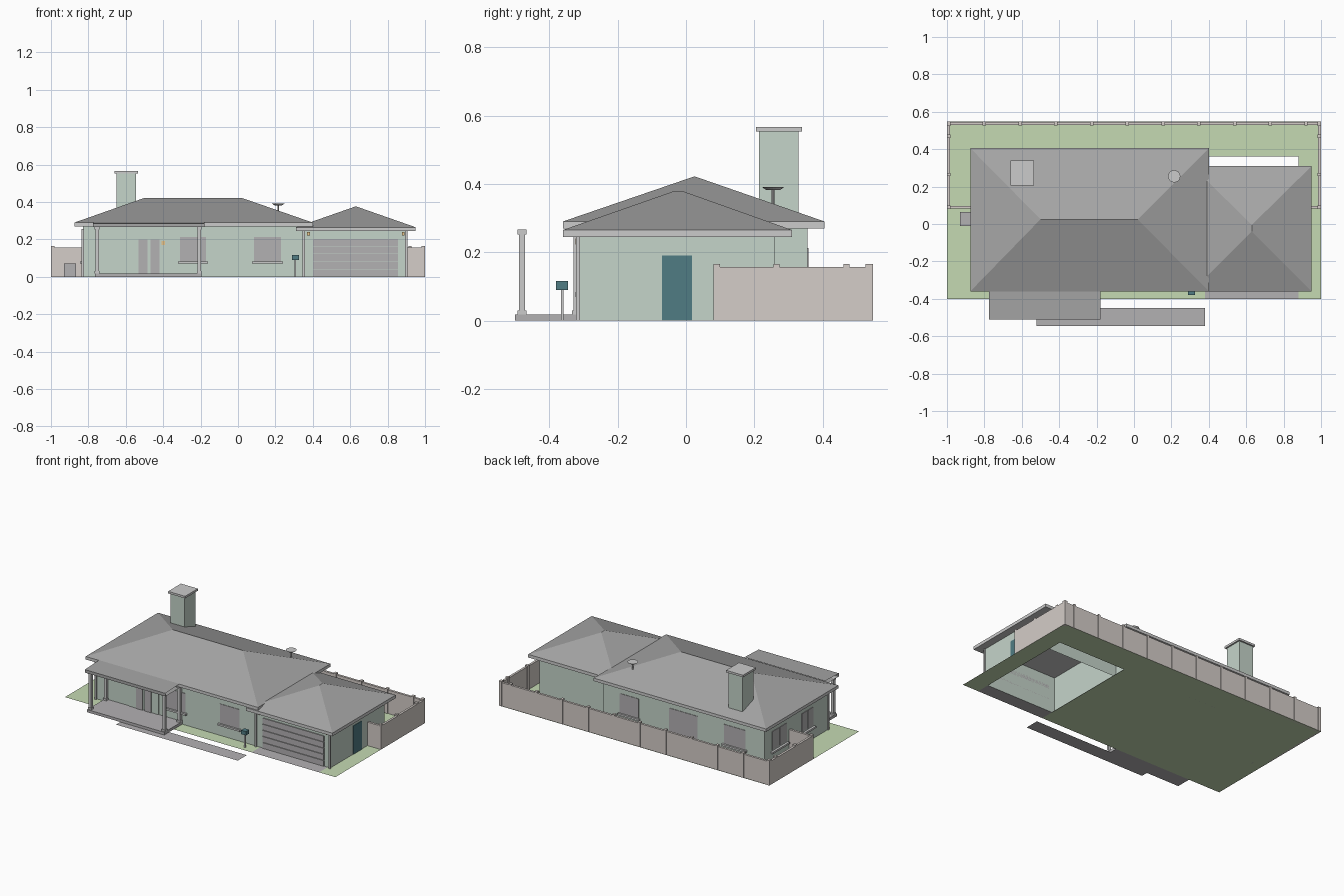
import bpy

if "Cube" in bpy.data.objects:
    bpy.data.objects.remove(bpy.data.objects["Cube"])

def mat(name, c):
    m = bpy.data.materials.new(name)
    m.diffuse_color = (*c, 1)
    m.use_nodes = True
    m.node_tree.nodes["Principled BSDF"].inputs["Base Color"].default_value = m.diffuse_color
    return m

WALL = mat("sage_wall", (0.56, 0.66, 0.59))
FENCE = mat("fence_stone", (0.66, 0.61, 0.58))
GRASS = mat("grass", (0.56, 0.70, 0.45))
TEAL = mat("teal_paint", (0.08, 0.20, 0.23))
LAMP = mat("lamp_glow", (0.80, 0.55, 0.25))
ROOF = mat("roof_grey", (0.38, 0.38, 0.38))
GLASS = mat("window_grey", (0.45, 0.44, 0.45))
TRIM = mat("trim", (0.68, 0.68, 0.67))

def mesh(name, verts, faces, m=None):
    me = bpy.data.meshes.new(name)
    me.from_pydata(verts, [], faces)
    me.update()
    ob = bpy.data.objects.new(name, me)
    bpy.context.collection.objects.link(ob)
    if m:
        me.materials.append(m)
    return ob

def box(name, x0, x1, y0, y1, z0, z1, m=None, skip=()):
    """Box by extents; skip drops faces (0 bottom, 1 top, 2 front, 3 right, 4 back, 5 left)."""
    v = [(x, y, z) for z in (z0, z1) for x, y in ((x0, y0), (x1, y0), (x1, y1), (x0, y1))]
    f = [(3, 2, 1, 0), (4, 5, 6, 7), (0, 1, 5, 4), (1, 2, 6, 5), (2, 3, 7, 6), (3, 0, 4, 7)]
    return mesh(name, v, [q for i, q in enumerate(f) if i not in skip], m)

def plane(name, x0, x1, y0, y1, z, m=None):
    return mesh(name, [(x0, y0, z), (x1, y0, z), (x1, y1, z), (x0, y1, z)], [(0, 1, 2, 3)], m)

def hip_roof(name, x0, x1, y0, y1, z0, z1, a, b, along_x):
    """Fascia band with soffit, plus a hip roof whose ridge runs a-b."""
    box(name + "_fascia", x0, x1, y0, y1, z0, z1, TRIM, skip=(1,))
    v = [(x0, y0, z1), (x1, y0, z1), (x1, y1, z1), (x0, y1, z1), a, b]
    if along_x:
        f = [(0, 1, 5, 4), (1, 2, 5), (2, 3, 4, 5), (3, 0, 4)]
    else:
        f = [(0, 1, 4), (1, 2, 5, 4), (2, 3, 5), (3, 0, 4, 5)]
    mesh(name, v, f, ROOF)

def cyl(name, r, z0, z1, x, y, n=16, r2=None):
    bpy.ops.mesh.primitive_cone_add(vertices=n, radius1=r, radius2=r if r2 is None else r2,
                                    depth=z1 - z0, location=(x, y, (z0 + z1) / 2))
    bpy.context.object.name = name

# lawn with an opening under the garage
mesh("lawn", [(x, y, 0) for y in (-.4, .36, .548) for x in (-1, .38, .88, 1)],
     [(0, 1, 5, 4), (2, 3, 7, 6), (4, 5, 9, 8), (5, 6, 10, 9), (6, 7, 11, 10)], GRASS)
plane("driveway", .38, .88, -.4, -.31, 0, GLASS)
plane("footpath", -.52, .38, -.545, -.45, 0, GLASS)

# house and garage walls
box("house_walls", -.83, .36, -.31, .355, 0, .27, WALL, skip=(0, 1))
box("garage_walls", .36, .9, -.31, .26, 0, .245, WALL, skip=(0, 1))

# roofs
hip_roof("main_roof", -.875, .4, -.36, .405, .27, .29, (-.5, .025, .422), (.02, .025, .422), True)
hip_roof("garage_roof", .31, .95, -.36, .31, .244, .265, (.63, -.04, .377), (.63, -.005, .377), False)

# porch: thin roof sheet with open ends, slab, posts
xa, xb = -.775, -.18
mesh("porch_roof", [(x, y, z) for x in (xa, xb)
                    for y, z in ((-.36, .292), (-.51, .286), (-.51, .266), (-.36, .266))],
     [(0, 1, 5, 4), (1, 2, 6, 5), (2, 3, 7, 6)], ROOF)
box("porch_slab", -.765, -.195, -.5, -.31, 0, .018, GLASS)
for x in (-.753, -.207):
    for y in (-.48, -.32):
        box("porch_post", x - .009, x + .009, y - .009, y + .009, .018, .252, TRIM)
        box("porch_post_cap", x - .013, x + .013, y - .013, y + .013, .252, .266, TRIM)
        box("porch_post_base", x - .013, x + .013, y - .013, y + .013, .018, .03, TRIM)

# front double door
for s in (-1, 1):
    c = -.476
    e = sorted((c + s * .008, c + s * .108))
    g = sorted((c + s * .008, c + s * .055))
    box("front_door_surround", *e, -.314, -.31, .018, .24, WALL)
    box("front_door_leaf", *g, -.318, -.312, .018, .20, GLASS)
box("door_lamp", -.41, -.39, -.322, -.31, .17, .192, LAMP)

# windows with sills on front, back and left walls
def window_y(name, x0, x1, y, s, z0, z1, sill=True):
    lo, hi = sorted((y, y + s * .003))
    box(name, x0, x1, lo, hi, z0, z1, GLASS)
    if sill:
        lo, hi = sorted((y, y + s * .015))
        box(name + "_sill", x0 - .01, x1 + .01, lo, hi, z0 - .012, z0, TRIM)

window_y("front_window", -.31, -.17, -.31, -1, .082, .212)
window_y("front_window", .085, .23, -.31, -1, .082, .212)
window_y("back_window", .1, .24, .355, 1, .082, .212)
window_y("back_window", -.69, -.53, .355, 1, .082, .212)
window_y("patio_door", -.335, -.125, .355, 1, 0, .212, False)
for y0, y1 in ((.12, .28), (-.16, -.03)):
    n = (y1 - y0) / 2
    for k in range(2):
        box("left_window", -.833, -.83, y0 + k * n + .004, y0 + (k + 1) * n - .004, .09, .212, GLASS)
    box("left_window_sill", -.845, -.83, y0 - .01, y1 + .01, .07, .082, TRIM)

# garage door panels, surround, lamps
for i in range(5):
    box("garage_door_panel", .402, .855, -.316, -.31, i * .041 + .001, i * .041 + .039, GLASS)
for x in (.377, .883):
    box("garage_lamp", x - .007, x + .007, -.324, -.31, .222, .24, LAMP)
box("side_door", .9, .903, -.07, .018, 0, .19, TEAL)

# downpipes
for x in (-.83, .352, .9):
    box("downpipe", x - .006, x + .006, -.322, -.31, 0, .255, TRIM)

# chimney and roof vent
box("chimney", -.65, -.545, .213, .33, 0, .553, WALL, skip=(0,))
box("chimney_cap", -.66, -.535, .205, .34, .553, .567, TRIM)
cyl("vent_pipe", .004, .32, .385, .215, .255, 8)
cyl("vent_cap", .02, .382, .391, .215, .255, 20, .033)

# mailbox and air conditioner
box("mailbox_post", .302, .31, -.366, -.358, 0, .09, TRIM)
box("mailbox", .29, .325, -.38, -.346, .09, .116, TEAL)
box("air_conditioner", -.93, -.865, -.01, .065, 0, .07, GLASS)

# boundary wall: back, two sides, short front returns, posts
box("back_fence", -1, 1, .53, .545, 0, .157, FENCE)
for s in (-1, 1):
    box("side_fence", *sorted((s, s * .985)), .08, .53, 0, .157, FENCE)
    inner = .9 if s > 0 else .83
    box("fence_return", *sorted((s * .985, s * inner)), .082, .097, 0, .157, FENCE)
    for y in (.09, .265, .47):
        box("side_fence_post", *sorted((s, s * .98)), y - .009, y + .009, 0, .166, FENCE)
    box("corner_post", *sorted((s, s * .98)), .525, .548, 0, .166, FENCE)
for i in range(10):
    x = -.8 + i * .1911
    box("back_fence_post", x - .009, x + .009, .526, .548, 0, .166, FENCE)
